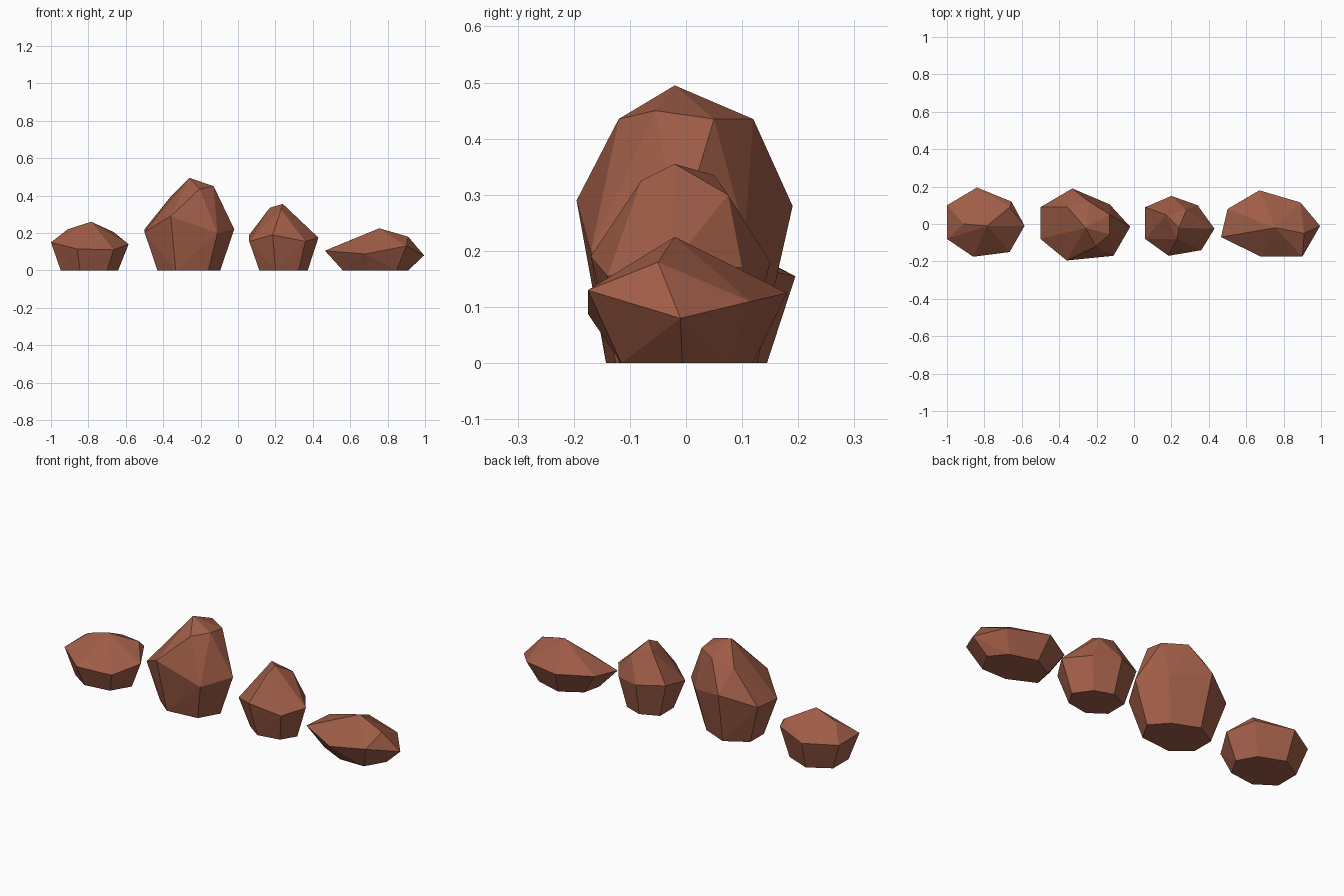
import bpy
import bmesh
from mathutils import Vector

default_cube = bpy.data.objects.get("Cube")
if default_cube:
    bpy.data.objects.remove(default_cube, do_unlink=True)


def make_material(name, colour):
    material = bpy.data.materials.new(name)
    material.use_nodes = True
    material.diffuse_color = colour
    shader = material.node_tree.nodes["Principled BSDF"]
    shader.inputs["Base Color"].default_value = colour
    shader.inputs["Roughness"].default_value = .9
    return material


def make_rock(name, material, centre, taper, girdle, crown):
    """Faceted boulder: a flat tapered foot, a wide girdle and a chipped crown."""
    middle = Vector((centre[0], centre[1], 0))
    bm = bmesh.new()
    for point in girdle:
        outward = Vector((point[0], point[1], 0)) - middle
        bm.verts.new(middle + outward * taper)
        bm.verts.new(point)
    for point in crown:
        bm.verts.new(point)

    # Wrap the points in flat facets, then discard anything left inside
    hull = bmesh.ops.convex_hull(bm, input=bm.verts[:])
    unused = [item for item in hull["geom_interior"]
              if isinstance(item, bmesh.types.BMVert)]
    bmesh.ops.delete(bm, geom=unused, context="VERTS")

    # Merge the flat underside and any coplanar facets
    bmesh.ops.dissolve_limit(bm, angle_limit=.01,
                             verts=bm.verts[:], edges=bm.edges[:])
    bmesh.ops.recalc_face_normals(bm, faces=bm.faces[:])

    mesh = bpy.data.meshes.new(name)
    bm.to_mesh(mesh)
    bm.free()
    mesh.materials.append(material)
    rock = bpy.data.objects.new(name, mesh)
    bpy.context.collection.objects.link(rock)
    return rock


stone = make_material("red_brown_stone", (.35, .11, .063, 1))

# Low rounded boulder
make_rock(
    "round_rock", stone, (-.8, 0), .74,
    girdle=[(-1, .1, .15), (-.84, .195, .155), (-.655, .12, .17),
            (-.585, -.01, .14), (-.665, -.15, .11), (-.86, -.175, .115),
            (-1, -.08, .15)],
    crown=[(-.91, 0, .22), (-.785, -.01, .26), (-.665, .09, .205)])

# Tallest boulder with a split peak
make_rock(
    "tall_rock", stone, (-.27, -.02), .7,
    girdle=[(-.5, .09, .22), (-.33, .19, .28), (-.13, .105, .23),
            (-.02, -.015, .22), (-.11, -.17, .2), (-.36, -.195, .29),
            (-.5, -.08, .205)],
    crown=[(-.26, -.02, .495), (-.355, .09, .4), (-.24, .12, .435),
           (-.13, .05, .435), (-.13, -.055, .45), (-.205, -.12, .435)])

# Small pointed boulder
make_rock(
    "pointed_rock", stone, (.24, 0), .7,
    girdle=[(.06, .09, .19), (.2, .15, .18), (.34, .1, .17),
            (.43, -.025, .175), (.36, -.14, .155), (.185, -.17, .19),
            (.06, -.08, .155)],
    crown=[(.17, .05, .335), (.24, -.02, .355), (.23, -.08, .325),
           (.28, .075, .3)])

# Long flat boulder
make_rock(
    "flat_rock", stone, (.745, 0), .66,
    girdle=[(.465, -.07, .105), (.5, .08, .12), (.67, .18, .125),
            (.89, .115, .11), (.995, -.01, .08), (.9, -.175, .13),
            (.68, -.175, .088)],
    crown=[(.755, -.02, .225), (.91, -.05, .18)])
